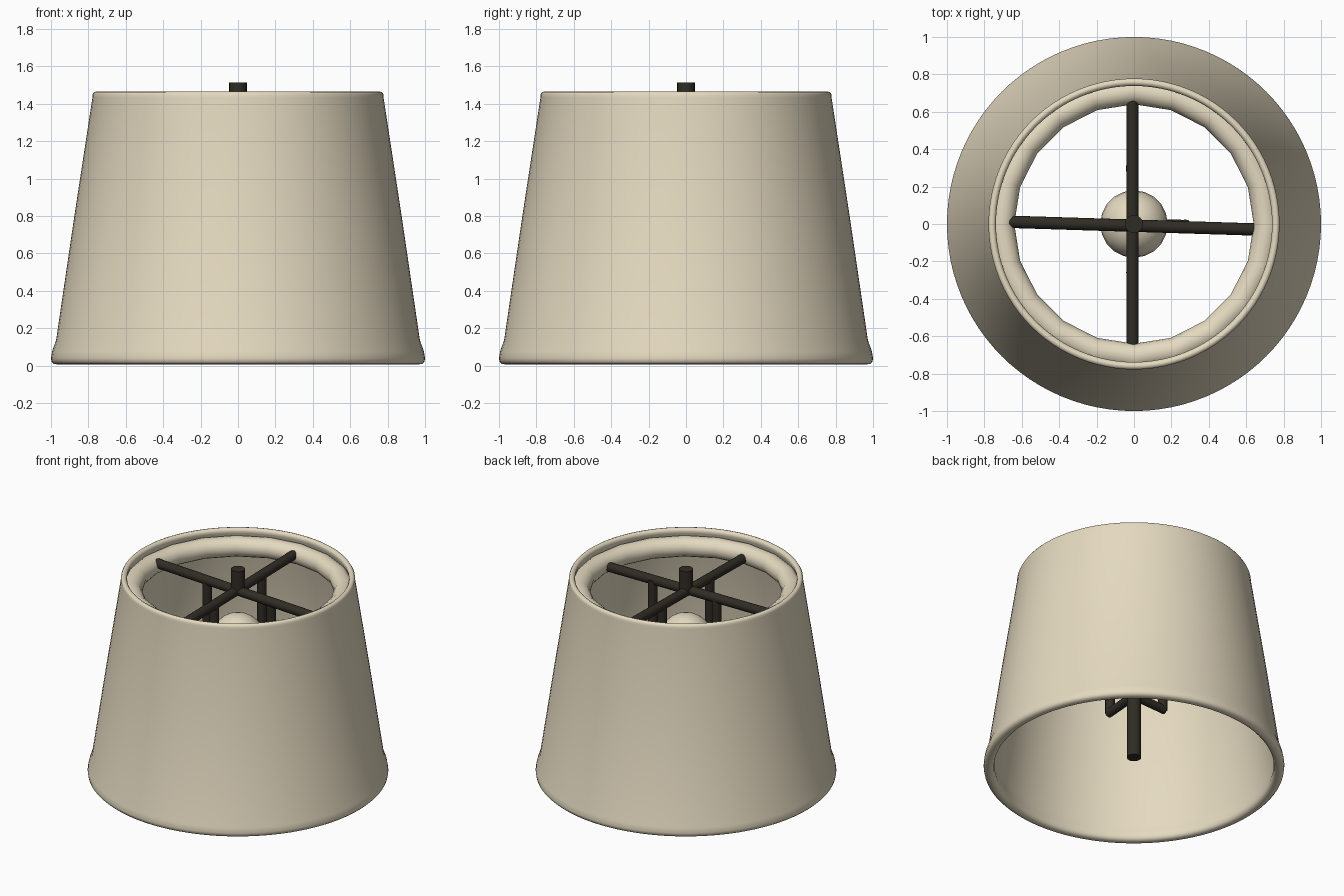
import bpy, math
from mathutils import Vector

if "Cube" in bpy.data.objects:
    bpy.data.objects.remove(bpy.data.objects["Cube"])


def material(name, color):
    m = bpy.data.materials.new(name)
    m.diffuse_color = (*color, 1)
    m.use_nodes = True
    m.node_tree.nodes["Principled BSDF"].inputs["Base Color"].default_value = m.diffuse_color
    return m


CREAM = material("cream_fabric", (0.78, 0.70, 0.53))
DARK = material("dark_metal", (0.03, 0.025, 0.018))


def finish(name, mat, angle=45):
    ob = bpy.context.object
    ob.name = name
    ob.data.materials.append(mat)
    bpy.ops.object.shade_smooth_by_angle(angle=math.radians(angle))
    return ob


def rod(name, a, b, radius, sides=16):
    a, b = Vector(a), Vector(b)
    d = b - a
    bpy.ops.mesh.primitive_cylinder_add(vertices=sides, radius=radius, depth=d.length,
                                        location=(a + b) / 2,
                                        rotation=d.to_track_quat('Z', 'Y').to_euler())
    return finish(name, DARK)


def lathe(name, profile, segments, mat):
    n = len(profile)
    verts, faces = [], []
    for i in range(segments):
        t = 2 * math.pi * i / segments
        verts += [(r * math.cos(t), r * math.sin(t), z) for r, z in profile]
        for j in range(n):
            k, nxt = (j + 1) % n, (i + 1) % segments
            faces.append((i * n + j, nxt * n + j, nxt * n + k, i * n + k))
    mesh = bpy.data.meshes.new(name)
    mesh.from_pydata(verts, [], faces)
    ob = bpy.data.objects.new(name, mesh)
    bpy.context.collection.objects.link(ob)
    bpy.context.view_layer.objects.active = ob
    ob.select_set(True)
    return finish(name, mat)


# Shade: closed wall section with flared, rounded lower hem and rolled top rim
lathe("shade", [
    (0.962, 0.006), (0.985, 0.010), (0.997, 0.022), (1.0, 0.04), (0.994, 0.075),
    (0.972, 0.14), (0.875, 0.80), (0.778, 1.435), (0.778, 1.450), (0.771, 1.462),
    (0.758, 1.466), (0.745, 1.460), (0.738, 1.447), (0.740, 1.43), (0.748, 1.41),
    (0.842, 0.80), (0.940, 0.14), (0.934, 0.08), (0.929, 0.045), (0.933, 0.022),
    (0.945, 0.010)], 96, CREAM)

# Ring under the top rim
bpy.ops.object.select_all(action='DESELECT')
bpy.ops.mesh.primitive_torus_add(major_radius=0.71, minor_radius=0.07,
                                 major_segments=20, minor_segments=16,
                                 location=(0, 0, 1.352))
finish("top_ring", CREAM)

# Spokes across the top ring
rod("spoke_x", (-0.67, 0.012, 1.375), (0.67, -0.03, 1.345), 0.033)
rod("spoke_y", (-0.008, -0.67, 1.345), (-0.008, 0.66, 1.365), 0.033)

# Frame hanging from the spokes: uprights and lower arms
for i, (x, y) in enumerate([(-0.25, 0.0), (0.275, -0.008), (-0.012, 0.295), (-0.010, -0.26)]):
    rod(f"upright_{i + 1}", (x, y, 0.56), (x, y, 1.36), 0.032)
    rod(f"lower_arm_{i + 1}", (0, 0, 0.575), (x * 1.06, y * 1.06, 0.565), 0.03)

# Finial, centre post and bulb
rod("finial", (0, 0, 1.34), (0, 0, 1.515), 0.048)
rod("centre_post", (0, 0, 0.10), (0, 0, 0.90), 0.048)
bpy.ops.mesh.primitive_uv_sphere_add(segments=20, ring_count=14, radius=0.18,
                                     location=(0, 0, 1.0))
finish("bulb", CREAM)
